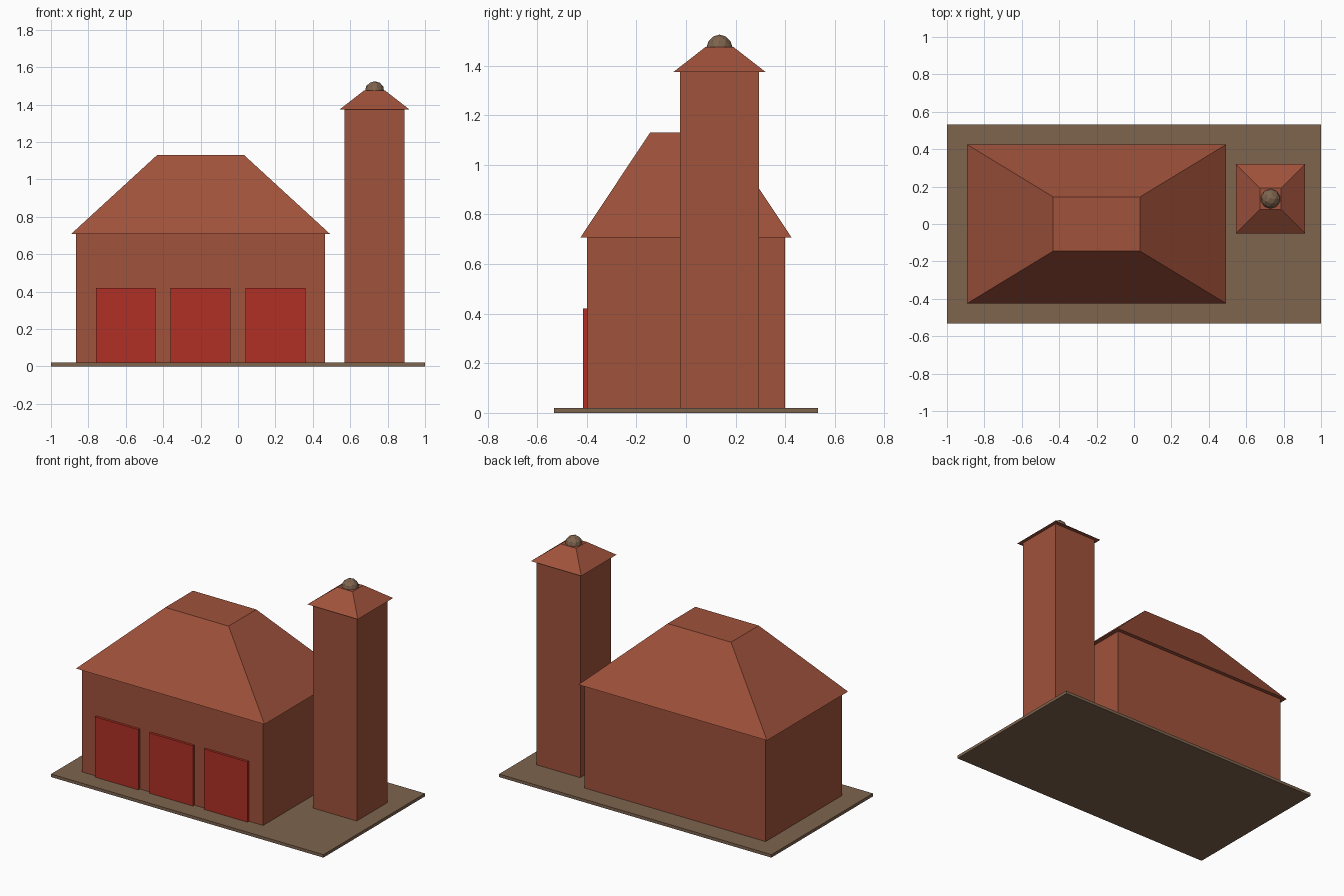
import bpy
import bmesh

default = bpy.data.objects.get("Cube")
if default:
    bpy.data.objects.remove(default, do_unlink=True)


def make_material(name, color):
    mat = bpy.data.materials.new(name)
    mat.use_nodes = True
    mat.diffuse_color = (*color, 1)
    bsdf = mat.node_tree.nodes["Principled BSDF"]
    bsdf.inputs["Base Color"].default_value = (*color, 1)
    bsdf.inputs["Roughness"].default_value = 0.8
    return mat


barn_red = make_material("barn red brown", (0.35, 0.084, 0.044))
door_red = make_material("door red", (0.44, 0.03, 0.019))
earth = make_material("earth brown", (0.21, 0.127, 0.076))


def finish(bm, name, mat):
    mesh = bpy.data.meshes.new(name)
    bm.to_mesh(mesh)
    bm.free()
    mesh.materials.append(mat)
    obj = bpy.data.objects.new(name, mesh)
    bpy.context.collection.objects.link(obj)
    return obj


def block(name, mat, center, bottom_size, z0, z1, top_size=None):
    """Box, or a four-sided frustum when top_size differs from bottom_size."""
    bm = bmesh.new()
    bmesh.ops.create_cube(bm, size=1)
    for v in bm.verts:
        sx, sy = (top_size or bottom_size) if v.co.z > 0 else bottom_size
        v.co.x = center[0] + v.co.x * sx
        v.co.y = center[1] + v.co.y * sy
        v.co.z = z1 if v.co.z > 0 else z0
    return finish(bm, name, mat)


GROUND = 0.02
BARN = (-0.2, 0)
TOWER = (0.73, 0.135)

# Ground slab
block("ground_slab", earth, (0, 0), (2, 1.064), 0, GROUND)

# Barn with its flat-topped hip roof
block("barn_walls", barn_red, BARN, (1.33, 0.8), GROUND, 0.708)
block("barn_roof", barn_red, BARN, (1.385, 0.85), 0.708, 1.13, (0.465, 0.29))

# Three raised doors on the front
for side, offset in (("right", -0.4), ("middle", 0), ("left", 0.4)):
    block("barn_door_" + side, door_red, (BARN[0] + offset, -0.4),
          (0.32, 0.032), GROUND, 0.42)

# Tower with a matching cap roof
block("tower_walls", barn_red, TOWER, (0.32, 0.32), GROUND, 1.375)
block("tower_roof", barn_red, TOWER, (0.37, 0.37), 1.375, 1.475, (0.113, 0.113))

# Faceted ball set into the tower roof
bm = bmesh.new()
bmesh.ops.create_icosphere(bm, subdivisions=2, radius=0.053)
ball = finish(bm, "tower_ball", earth)
ball.location = (*TOWER, 1.472)
